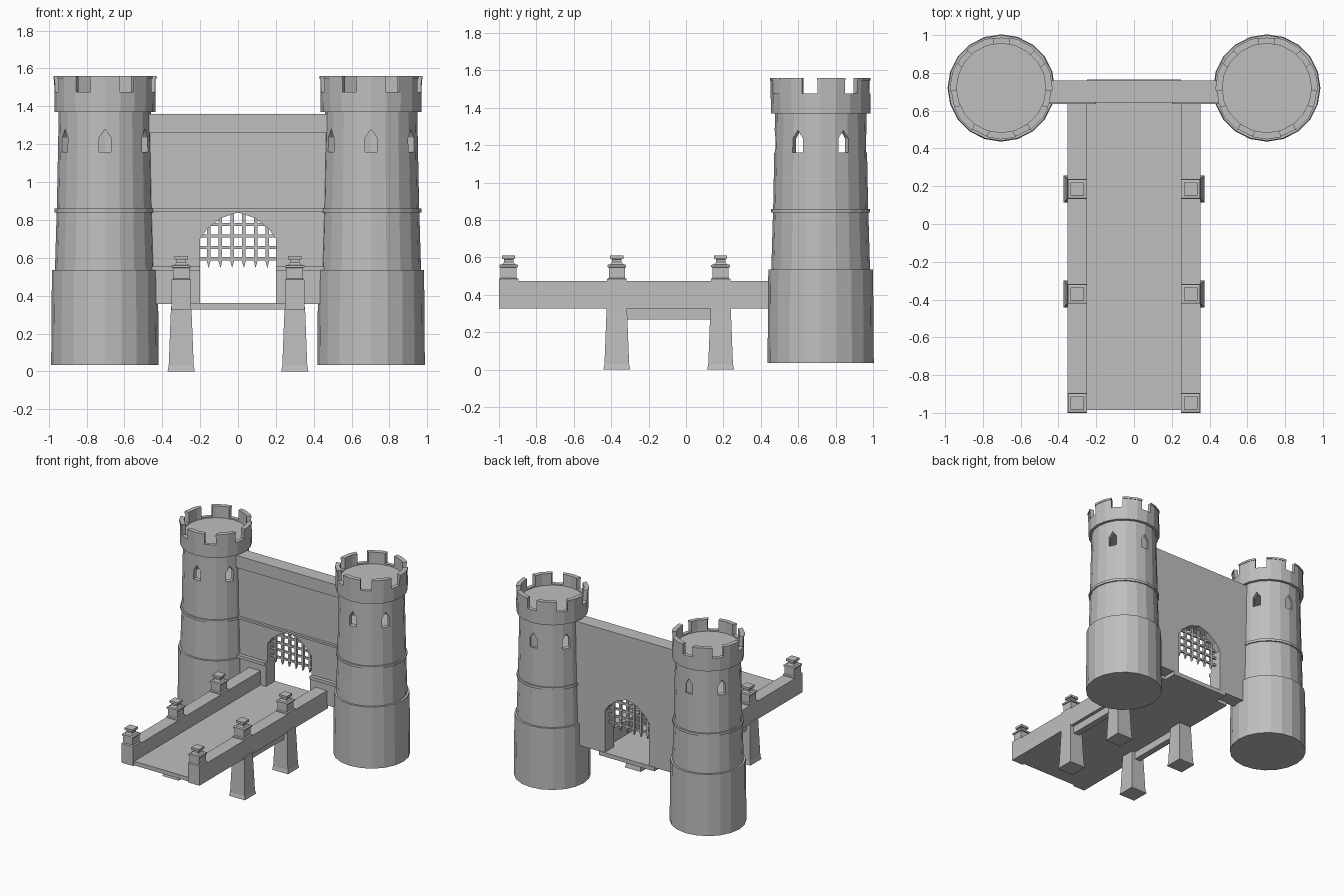
import bpy
import bmesh
from math import radians, sin, cos, pi
from mathutils import Matrix

if "Cube" in bpy.data.objects:
    bpy.data.objects.remove(bpy.data.objects["Cube"])

stone = bpy.data.materials.new("grey stone")
stone.use_nodes = True
GREY = (0.52, 0.52, 0.52, 1)
stone.diffuse_color = GREY
stone.node_tree.nodes["Principled BSDF"].inputs["Base Color"].default_value = GREY


def finish(name, bm):
    bmesh.ops.recalc_face_normals(bm, faces=bm.faces)
    mesh = bpy.data.meshes.new(name)
    bm.to_mesh(mesh)
    bm.free()
    mesh.materials.append(stone)
    obj = bpy.data.objects.new(name, mesh)
    bpy.context.collection.objects.link(obj)
    return obj


def add_box(bm, x, y, z):
    """Box from (low, high) ranges."""
    size = [b - a for a, b in (x, y, z)]
    mid = [(a + b) / 2 for a, b in (x, y, z)]
    bmesh.ops.create_cube(bm, size=1, matrix=Matrix.Translation(mid) @ Matrix.Diagonal((*size, 1)))


def box(name, x, y, z):
    bm = bmesh.new()
    add_box(bm, x, y, z)
    return finish(name, bm)


def add_prism(bm, profile, y0, y1, turn=0):
    """Extrude an xz profile along y, then turn it about z."""
    face = bm.faces.new([bm.verts.new((x, y0, z)) for x, z in profile])
    out = bmesh.ops.extrude_face_region(bm, geom=[face])["geom"]
    moved = [v for v in out if isinstance(v, bmesh.types.BMVert)]
    bmesh.ops.translate(bm, vec=(0, y1 - y0, 0), verts=moved)
    bmesh.ops.rotate(bm, matrix=Matrix.Rotation(turn, 3, "Z"), verts=moved + list(face.verts))


def add_stack(bm, cx, cy, profile, sides, start=0):
    """Stack of rings (radius, z) closed at both ends."""
    rings = [[bm.verts.new((cx + r * cos(start + 2 * pi * i / sides),
                            cy + r * sin(start + 2 * pi * i / sides), z))
              for i in range(sides)] for r, z in profile]
    for low, high in zip(rings, rings[1:]):
        for i in range(sides):
            j = (i + 1) % sides
            bm.faces.new((low[i], low[j], high[j], high[i]))
    bm.faces.new(rings[0])
    bm.faces.new(rings[-1])


def carve(obj, bm):
    """Subtract the cutter mesh and bake the result."""
    cutter = finish("cutter", bm)
    cutter.hide_render = True
    mod = obj.modifiers.new("carve", "BOOLEAN")
    mod.operation = "DIFFERENCE"
    mod.solver = "EXACT"
    mod.object = cutter
    graph = bpy.context.evaluated_depsgraph_get()
    graph.update()
    baked = bpy.data.meshes.new_from_object(obj.evaluated_get(graph))
    obj.modifiers.clear()
    obj.data = baked
    bpy.data.objects.remove(cutter)


# Tower body with plinth, string course and flared crown
bm = bmesh.new()
add_stack(bm, 0, 0, [(.284, .035), (.28, .535), (.264, .535), (.255, .84), (.265, .84),
                     (.265, .86), (.254, .86), (.244, 1.37), (.266, 1.37),
                     (.268, 1.545), (.272, 1.545), (.272, 1.56), (.236, 1.56), (.236, 1.465)], 20)
tower = finish("left_tower", bm)

# Hollow chamber behind the windows
bm = bmesh.new()
add_stack(bm, 0, 0, [(.212, 1.08), (.212, 1.36)], 20)
carve(tower, bm)

# Pointed windows, the rear one blind
bm = bmesh.new()
arrow = [(-.031, 1.16), (.031, 1.16), (.031, 1.235), (0, 1.28), (-.031, 1.235)]
for k in range(6):
    add_prism(bm, arrow, -.35, -.232 if k == 3 else -.18, radians(60 * k))
carve(tower, bm)

# Battlement notches
bm = bmesh.new()
notch = [(-.042, 1.475), (.042, 1.475), (.042, 1.6), (-.042, 1.6)]
for k in range(7):
    add_prism(bm, notch, -.32, -.18, 2 * pi * (k + .5) / 7)
carve(tower, bm)

tower.location = (.703, .72, 0)
twin = tower.copy()
twin.name = "right_tower"
twin.location.x = -.703
bpy.context.collection.objects.link(twin)

# Gate wall with arched opening
half = [(.2, .355), (.2, .70), (.165, .75), (.09, .81)]
arch = [(-x, z) for x, z in half] + [(0, .84)] + half[::-1]
bm = bmesh.new()
add_prism(bm, arch + [(.48, .355), (.48, 1.36), (-.48, 1.36), (-.48, .355)], .665, .76)
finish("gate_wall", bm)
box("wall_parapet_band", (-.47, .47), (.643, .68), (1.26, 1.36))
box("wall_string_course", (-.46, .46), (.645, .68), (.843, .86))

# Portcullis with pointed bars
bm = bmesh.new()
for k in range(6):
    x = (k - 2.5) * .062
    w = .009
    add_prism(bm, [(x, .545), (x + w, .58), (x + w, .86), (x - w, .86), (x - w, .58)], .70, .718)
for k in range(4):
    z = .595 + k * .06
    add_box(bm, (-.215, .215), (.702, .716), (z - .008, z + .008))
finish("portcullis", bm)

# Bridge deck running through the gate
box("bridge_deck", (-.25, .25), (-.985, .765), (.327, .36))

# Mirrored bridge parts
for side, s in (("left", 1), ("right", -1)):
    def span(a, b):
        return tuple(sorted((a * s, b * s)))

    box(side + "_wall_base", span(.2, .45), (.645, .68), (.355, .53))
    box(side + "_base_ledge", span(.2, .46), (.635, .68), (.53, .555))
    box(side + "_bridge_parapet", span(.248, .352), (-.985, .66), (.327, .475))
    box(side + "_pier_beam", span(.275, .325), (-.37, .185), (.268, .33))
    for n, y in enumerate((-.948, -.37, .185)):
        # Square post with stepped cap
        bm = bmesh.new()
        d = 2 ** .5
        add_stack(bm, .3 * s, y, [(r * d, z) for r, z in (
            (.052, .327), (.052, .485), (.043, .49), (.043, .545), (.05, .548), (.05, .56),
            (.035, .563), (.025, .575), (.025, .59), (.035, .592), (.035, .61))], 4, pi / 4)
        finish(f"{side}_post_{n + 1}", bm)
        if n:
            # Tapered pier below the bridge
            bm = bmesh.new()
            add_stack(bm, .3 * s, y, [(.072 * d, 0), (.066 * d, .03), (.054 * d, .34)], 4, pi / 4)
            finish(f"{side}_pier_{n}", bm)
